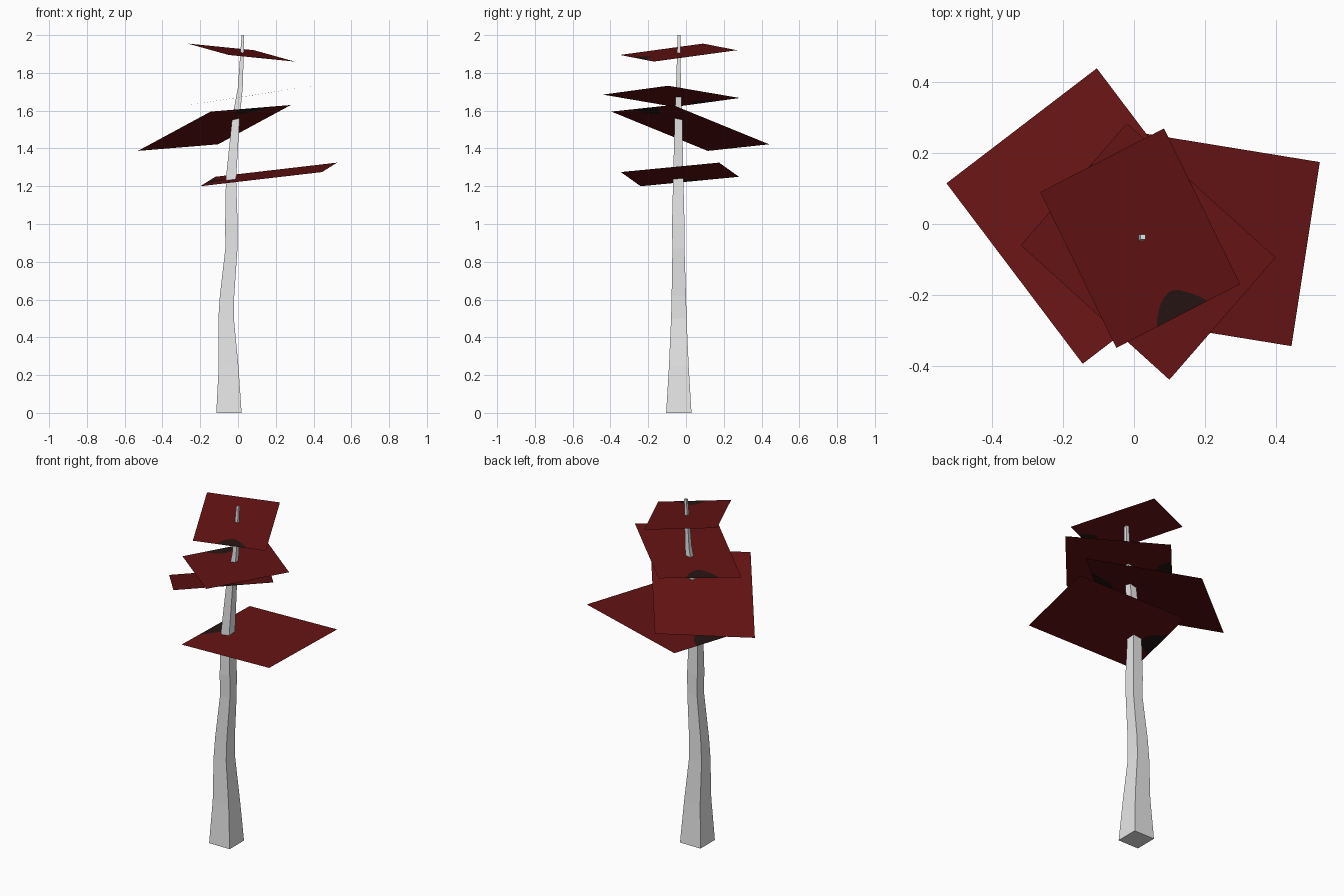
import bpy
import bmesh
from mathutils import Vector

cube = bpy.data.objects.get("Cube")
if cube:
    bpy.data.objects.remove(cube, do_unlink=True)


def make_material(name, rgb):
    mat = bpy.data.materials.new(name)
    mat.use_nodes = True
    color = (*rgb, 1.0)
    mat.diffuse_color = color
    bsdf = mat.node_tree.nodes["Principled BSDF"]
    bsdf.inputs["Base Color"].default_value = color
    bsdf.inputs["Roughness"].default_value = 0.9
    return mat


bark = make_material("pale grey bark", (0.8, 0.8, 0.8))
foliage = make_material("dark red foliage", (0.13, 0.0065, 0.0068))
shade = make_material("blackish brown patch", (0.021, 0.0076, 0.007))


def finish(bm, name, materials):
    mesh = bpy.data.meshes.new(name)
    bm.to_mesh(mesh)
    bm.free()
    for mat in materials:
        mesh.materials.append(mat)
    obj = bpy.data.objects.new(name, mesh)
    bpy.context.collection.objects.link(obj)
    return obj


# Trunk: a bent, tapering square tube; rows are z, centre x, centre y, half width
RINGS = [
    (0.00, -0.048, -0.038, 0.067),
    (0.25, -0.050, -0.038, 0.052),
    (0.50, -0.063, -0.038, 0.041),
    (0.62, -0.058, -0.038, 0.038),
    (0.87, -0.035, -0.040, 0.032),
    (1.00, -0.035, -0.041, 0.033),
    (1.24, -0.037, -0.041, 0.027),
    (1.56, -0.011, -0.040, 0.020),
    (1.72, 0.012, -0.040, 0.013),
    (2.00, 0.026, -0.037, 0.007),
]


def build_trunk():
    bm = bmesh.new()
    rings = []
    for z, x, y, r in RINGS:
        rings.append([bm.verts.new((x + sx * r, y + sy * r, z))
                      for sx, sy in ((-1, -1), (1, -1), (1, 1), (-1, 1))])
    for low, high in zip(rings, rings[1:]):
        for i in range(4):
            j = (i + 1) % 4
            bm.faces.new((low[i], low[j], high[j], high[i]))
    bm.faces.new(rings[0][::-1])
    bm.faces.new(rings[-1])
    finish(bm, "trunk", [bark])


# Outline of the dark patch: fraction along the first edge, fraction inward
PATCH = [(0.326, 0), (0.365, 0.05), (0.40, 0.09), (0.46, 0.13), (0.527, 0.15),
         (0.583, 0.135), (0.658, 0.08), (0.71, 0.032), (0.735, 0)]


def build_sheet(name, start, end, side):
    """Flat foliage sheet; the dark patch sits on the edge from start to end."""
    start, end, side = Vector(start), Vector(end), Vector(side)
    u, v = end - start, side - start
    bm = bmesh.new()
    corner = [bm.verts.new(p) for p in (start, end, end + v, side)]
    rim = [bm.verts.new(start + u * a + v * b) for a, b in PATCH]
    top = len(rim) // 2
    # Sheet is split at the patch peak so both halves stay simple
    back = bm.verts.new(start + u * PATCH[top][0] + v)
    bm.faces.new([corner[0]] + rim[:top + 1] + [back, corner[3]])
    bm.faces.new(rim[top:] + [corner[1], corner[2], back])
    patch = bm.faces.new(rim[::-1])
    patch.material_index = 1
    bm.normal_update()
    for face in bm.faces:
        if face.normal.z < 0:
            face.normal_flip()
    finish(bm, name, [foliage, shade])


build_trunk()
build_sheet("lowest_foliage_sheet",
            (-0.12, 0.28, 1.25), (-0.20, -0.24, 1.20), (0.525, 0.175, 1.325))
build_sheet("lower_middle_foliage_sheet",
            (-0.145, -0.395, 1.595), (0.28, -0.07, 1.63), (-0.53, 0.115, 1.387))
build_sheet("upper_middle_foliage_sheet",
            (-0.02, 0.285, 1.667), (-0.32, -0.06, 1.62), (0.40, -0.095, 1.732))
build_sheet("top_foliage_sheet",
            (-0.05, -0.35, 1.895), (0.30, -0.17, 1.86), (-0.265, 0.09, 1.955))
